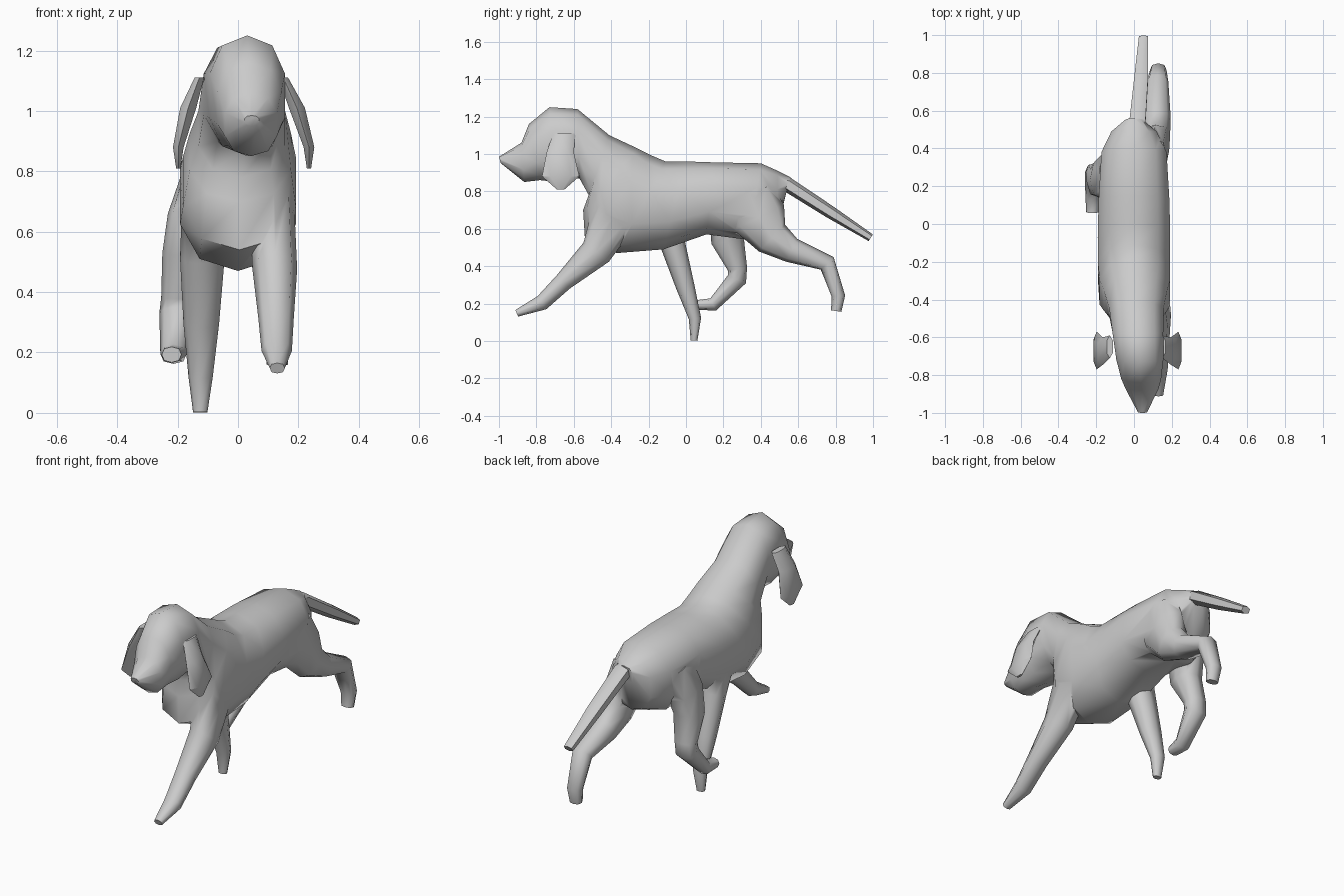
import bpy, bmesh, math
from mathutils import Vector

if "Cube" in bpy.data.objects:
    bpy.data.objects.remove(bpy.data.objects["Cube"])


def skin(name, rings, sides, power=0.85):
    """Skin rings of (edge point A, edge point B, half width across x)."""
    bm = bmesh.new()
    loops = []
    for a, b, hw in rings:
        loop = []
        for i in range(sides):
            ang = 2 * math.pi * i / sides
            c, s = (math.copysign(abs(v) ** power, v) for v in (math.cos(ang), math.sin(ang)))
            loop.append(bm.verts.new(a.lerp(b, (1 - c) / 2) + Vector((hw * s, 0, 0))))
        loops.append(loop)
    for p, q in zip(loops, loops[1:]):
        for i in range(sides):
            j = (i + 1) % sides
            bm.faces.new((p[i], p[j], q[j], q[i]))
    bm.faces.new(loops[0][::-1])
    bm.faces.new(loops[-1])
    bmesh.ops.recalc_face_normals(bm, faces=bm.faces[:])
    me = bpy.data.meshes.new(name)
    bm.to_mesh(me)
    bm.free()
    ob = bpy.data.objects.new(name, me)
    bpy.context.collection.objects.link(ob)
    return ob


def limb(name, x0, x1, path, sides=8):
    """Tapered tube along (y, z, radius) points, drifting from x0 to x1."""
    pts = [Vector((0, y, z)) for y, z, r in path]
    dist = [0]
    for p, q in zip(pts, pts[1:]):
        dist.append(dist[-1] + (q - p).length)
    rings = []
    for i, p in enumerate(pts):
        d = Vector()
        if i > 0:
            d += (p - pts[i - 1]).normalized()
        if i < len(pts) - 1:
            d += (pts[i + 1] - p).normalized()
        d.normalize()
        r = path[i][2]
        n = Vector((0, -d.z, d.y)) * r
        c = p + Vector((x0 + (x1 - x0) * math.sqrt(dist[i] / dist[-1]), 0, 0))
        rings.append((c + n, c - n, min(r * 1.1, 0.07) + 0.004))
    return skin(name, rings, sides)


def select(ob):
    bpy.ops.object.select_all(action='DESELECT')
    ob.select_set(True)
    bpy.context.view_layer.objects.active = ob


# Head, neck and torso: back line (y, z), belly line (y, z), half width
torso = [
    (-1.0, .985, -.99, .95, .025),
    (-.88, 1.06, -.865, .85, .09),
    (-.84, 1.16, -.78, .86, .11),
    (-.73, 1.25, -.69, .85, .13),
    (-.58, 1.24, -.57, .87, .14),
    (-.41, 1.10, -.52, .78, .15),
    (-.26, 1.03, -.55, .70, .175),
    (-.18, .99, -.54, .54, .195),
    (-.11, .96, -.37, .47, .20),
    (0, .96, -.12, .49, .20),
    (.15, .955, .11, .57, .195),
    (.40, .95, .34, .54, .18),
    (.49, .91, .49, .60, .125),
    (.56, .875, .53, .77, .05),
]
rings = []
for y1, z1, y2, z2, hw in torso:
    # the head turns slightly towards +x
    cx = .045 * min(max((-(y1 + y2) / 2 - .3) / .6, 0), 1)
    rings.append((Vector((cx, y1, z1)), Vector((cx, y2, z2)), hw))
body = skin("dog_body", rings, 10)

# Legs in a running pose, and the tail
front_right = limb("front_right_leg", .11, .13, [
    (-.35, .74, .14), (-.48, .475, .085), (-.655, .317, .05), (-.77, .205, .042), (-.905, .148, .019)])
front_left = limb("front_left_leg", -.11, -.125, [
    (-.14, .72, .12), (-.07, .515, .067), (-.005, .295, .05), (.048, .12, .033), (.043, .002, .018)])
hind_right = limb("hind_right_leg", .10, .13, [
    (.34, .79, .13), (.39, .66, .15), (.46, .55, .10), (.565, .485, .068),
    (.755, .415, .048), (.815, .24, .036), (.803, .16, .028)])
hind_left = limb("hind_left_leg", -.11, -.22, [
    (.28, .80, .13), (.24, .66, .115), (.223, .53, .088), (.275, .385, .052),
    (.272, .33, .053), (.145, .195, .036), (.06, .193, .026)])
tail = limb("tail", 0, .05, [
    (.46, .85, .045), (.545, .835, .04), (.77, .69, .034), (.988, .552, .021)], 6)

# Merge legs and tail into one skin
for part in (front_right, front_left, hind_right, hind_left, tail):
    select(body)
    mod = body.modifiers.new("join", 'BOOLEAN')
    mod.operation = 'UNION'
    mod.solver = 'EXACT'
    mod.object = part
    bpy.ops.object.modifier_apply(modifier=mod.name)
    bpy.data.objects.remove(part)

# Hanging ears: front y, back y, z, x, half thickness; the left one hangs closer
ear = [
    (-.71, -.59, 1.11, .15, .018),
    (-.745, -.60, 1.01, .195, .03),
    (-.77, -.57, .88, .235, .02),
    (-.69, -.65, .81, .235, .008),
]
parts = [(body, 60)]
for name, scale, shift in (("right_ear", 1, 0), ("left_ear", -.82, -.005)):
    rings = [(Vector((x * scale + shift, f, z)), Vector((x * scale + shift, b, z)), t)
             for f, b, z, x, t in ear]
    parts.append((skin(name, rings, 6), 40))

for ob, angle in parts:
    select(ob)
    bpy.ops.object.shade_smooth_by_angle(angle=math.radians(angle))
